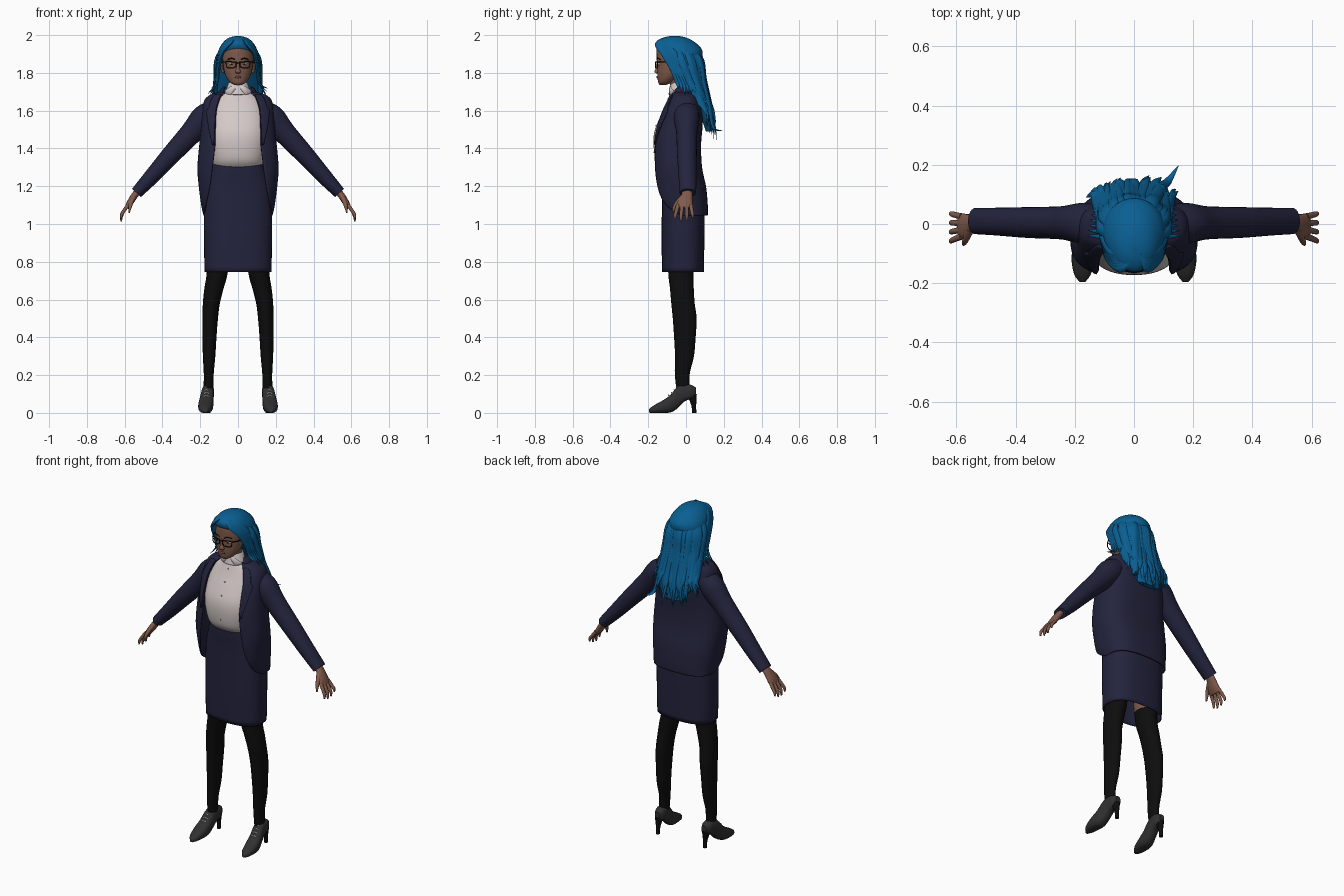
import bpy, bmesh, math, random
from mathutils import Vector

random.seed(4)
X, Y, Z = Vector((1, 0, 0)), Vector((0, 1, 0)), Vector((0, 0, 1))


def material(name, r, g, b):
    m = bpy.data.materials.new(name)
    m.diffuse_color = (r, g, b, 1)
    return m


HAIR = material("blue hair", 0.003, 0.115, 0.29)
NAVY = material("navy cloth", 0.017, 0.017, 0.047)
SHIRT = material("off white shirt", 0.66, 0.59, 0.58)
SKIN = material("brown skin", 0.22, 0.105, 0.07)
BLACK = material("black", 0.004, 0.004, 0.004)
SHOE = material("charcoal leather", 0.03, 0.03, 0.032)
WHITE = material("white", 0.75, 0.75, 0.75)
LIP = material("lip", 0.17, 0.055, 0.045)


def spline(rows, k):
    """Catmull-Rom through rows of numbers."""
    out = []
    for i in range(len(rows) - 1):
        p0, p1 = rows[max(i - 1, 0)], rows[i]
        p2, p3 = rows[i + 1], rows[min(i + 2, len(rows) - 1)]
        for s in range(k):
            t = s / k
            out.append([0.5 * (2 * b + (c - a) * t + (2 * a - 5 * b + 4 * c - d) * t * t
                        + (3 * b - a - 3 * c + d) * t ** 3) for a, b, c, d in zip(p0, p1, p2, p3)])
    return out + [list(rows[-1])]


def spow(v, e):
    return math.copysign(abs(v) ** e, v)


def make(name, verts, faces, mats, mirror=False, thick=0, fix=True):
    me = bpy.data.meshes.new(name)
    me.from_pydata(verts, [], faces)
    if fix:
        bm = bmesh.new()
        bm.from_mesh(me)
        bmesh.ops.recalc_face_normals(bm, faces=bm.faces)
        bm.to_mesh(me)
        bm.free()
    for m in mats:
        me.materials.append(m)
    me.polygons.foreach_set("use_smooth", [True] * len(me.polygons))
    me.set_sharp_from_angle(angle=math.radians(50))
    ob = bpy.data.objects.new(name, me)
    bpy.context.collection.objects.link(ob)
    if thick:
        mod = ob.modifiers.new("thickness", "SOLIDIFY")
        mod.thickness, mod.offset = thick, -1
    if mirror:
        ob.modifiers.new("mirror", "MIRROR")
    return ob


def loft(name, rows, mat, frame=None, ref=None, n=24, p=2, k=4, cap=True, **kw):
    """Skin oval rings; each row is x, y, z, radius a, radius b."""
    rows = spline(rows, k)
    c = [Vector(r[:3]) for r in rows]
    verts = []
    for i, r in enumerate(rows):
        if frame:
            u, v = frame
        else:
            t = (c[min(i + 1, len(c) - 1)] - c[max(i - 1, 0)]).normalized()
            u = ref.cross(t).normalized()
            v = t.cross(u)
        for j in range(n):
            q = 2 * math.pi * j / n
            verts.append(c[i] + u * max(r[3], .0005) * spow(math.cos(q), 2 / p)
                         + v * max(r[4], .0005) * spow(math.sin(q), 2 / p))
    faces = [(i * n + j, i * n + (j + 1) % n, (i + 1) * n + (j + 1) % n, (i + 1) * n + j)
             for i in range(len(rows) - 1) for j in range(n)]
    if cap:
        faces += [tuple(range(n))[::-1], tuple(range(len(verts) - n, len(verts)))]
    return make(name, verts, faces, [mat], **kw)


def wire(name, pts, r, mat, ref=Y, **kw):
    return loft(name, [(*q, r, r) for q in pts], mat, ref=ref, n=6, k=1, **kw)


def shell(name, rows, mat, width=None, cols=48, lift=0, p=2.7, **kw):
    """Open-fronted cloth; each row is z, half width, front y, back y, half opening."""
    verts = []
    for z, rx, yf, yb, xo in rows:
        t0 = math.asin(min(.999, xo / rx) ** (p / 2))
        t1 = t0 + width(z) if width else 2 * math.pi - t0
        cy, ry = (yf + yb) / 2, (yb - yf) / 2 + lift
        for j in range(cols + 1):
            t = t0 + (t1 - t0) * j / cols
            verts.append(((rx + lift) * spow(math.sin(t), 2 / p), cy - ry * spow(math.cos(t), 2 / p), z))
    w = cols + 1
    faces = [(i * w + j, i * w + j + 1, (i + 1) * w + j + 1, (i + 1) * w + j)
             for i in range(len(rows) - 1) for j in range(cols)]
    return make(name, verts, faces, [mat], fix=False, thick=.007, **kw)


# Head, neck and face
loft("head", [(0, -.122, 1.737, .02, .018), (0, -.108, 1.752, .045, .04), (0, -.086, 1.79, .068, .066),
              (0, -.07, 1.84, .079, .083), (0, -.066, 1.89, .082, .09), (0, -.066, 1.94, .072, .085),
              (0, -.066, 1.975, .03, .04)], SKIN, (X, Y))
loft("neck", [(0, -.03, 1.66, .05, .045), (0, -.035, 1.72, .045, .045), (0, -.05, 1.80, .045, .05)], SKIN, (X, Y))
loft("nose", [(0, -.150, 1.797, .010, .006), (0, -.153, 1.806, .015, .014), (0, -.151, 1.825, .009, .010),
              (0, -.148, 1.86, .007, .007)], SKIN, (X, Y), n=12)
loft("lips", [(-.025, -.143, 1.778, .002, .002), (0, -.151, 1.778, .006, .007), (.025, -.143, 1.778, .002, .002)],
     LIP, (Y, Z), n=10)
loft("ear", [(.078, -.045, 1.80, .006, .008), (.086, -.04, 1.83, .008, .016), (.084, -.038, 1.86, .006, .012)],
     SKIN, (X, Y), n=12, mirror=True)
loft("eye", [(.018, -.142, 1.846, .002, .002), (.034, -.143, 1.847, .006, .006), (.05, -.134, 1.846, .002, .002)],
     WHITE, (Y, Z), n=10, mirror=True)
loft("iris", [(.034, -.147, 1.846, .005, .005), (.034, -.151, 1.846, .004, .004)], BLACK, (X, Z), n=10, mirror=True)
wire("eyebrow", [(.015, -.153, 1.872), (.035, -.150, 1.878), (.055, -.135, 1.871)], .003, BLACK, mirror=True)

# Glasses
wire("glasses_rim", [(.009, -.162, 1.858), (.064, -.150, 1.86), (.062, -.150, 1.833), (.05, -.154, 1.825),
                     (.022, -.160, 1.826), (.011, -.162, 1.836), (.009, -.162, 1.858)], .0028, BLACK, mirror=True)
wire("glasses_bridge", [(-.01, -.163, 1.853), (.01, -.163, 1.853)], .0028, BLACK)
wire("glasses_temple", [(.064, -.150, 1.857), (.082, -.12, 1.857), (.088, -.04, 1.852)], .0028, BLACK, Z, mirror=True)

# Hair mass
loft("hair_mass", [(0, .12, 1.49, .07, .015), (0, .105, 1.58, .11, .03), (0, .075, 1.68, .118, .038),
                   (0, .035, 1.76, .112, .052), (0, .01, 1.82, .106, .07), (0, -.005, 1.87, .106, .088),
                   (0, -.032, 1.92, .102, .118), (0, -.055, 1.96, .08, .105), (0, -.06, 1.985, .05, .065),
                   (0, -.06, 1.996, .01, .02)], HAIR, (X, Y), n=32)


def lock(name, pts, w, out):
    sizes = [.4, 1, 1, .9, .6, .05]
    rows = [(*q, w * sizes[i], .010 * sizes[i]) for i, q in enumerate(pts)]
    loft(name, rows, HAIR, ref=(Vector(out) + Z * .8).normalized(), n=8, k=5)


# Long locks down the back
for i in range(30):
    a = math.radians(-95 + 190 * i / 29)
    s, c = math.sin(a), math.cos(a)
    j = random.uniform(-.018, .018)
    end = random.uniform(1.43, 1.53) + .1 * abs(s) ** 3
    r = random.uniform(.97, 1.05)
    lock("back_lock", [(.03 * s, -.055 + .03 * c, 1.988), (.105 * s * r, -.02 + .095 * c * r, 1.885),
                       (.114 * s * r, .022 + .075 * c * r, 1.77), (.122 * s + j * .5, .068 + .055 * c * r, 1.66),
                       (.125 * s + j, .098 + .05 * c, (1.66 + end) / 2), (.13 * s + 2 * j, .105 + .045 * c + j, end)],
         random.uniform(.016, .024), (s, c, 0))
lock("flick_lock", [(.02, -.03, 1.985), (.06, .07, 1.88), (.075, .095, 1.75), (.09, .125, 1.62),
                    (.115, .145, 1.51), (.15, .197, 1.495)], .022, (.4, .9, 0))

# Fringe and side locks framing the face
for sx in (-1, 1):
    for i in range(6):
        f = i / 5
        lock("fringe_lock", [(.015 + .01 * sx, -.10 + .03 * f, 1.985), (sx * (.045 + .02 * f), -.148 + .05 * f, 1.955),
                             (sx * (.086 + .014 * f), -.115 + .06 * f, 1.90), (sx * (.103 + .008 * f), -.07 + .06 * f, 1.82),
                             (sx * (.112 + .01 * f), -.045 + .08 * f, 1.745),
                             (sx * (.16 - .02 * f), -.04 + .09 * f, 1.685 + random.uniform(-.01, .04))],
             .017, (sx, -.3 + .3 * f, 0))

# Shirt and its collar
loft("shirt", [(0, -.03, 1.30, .132, .102), (0, -.045, 1.34, .142, .115), (0, -.055, 1.42, .155, .117),
               (0, -.05, 1.49, .158, .117), (0, -.035, 1.56, .152, .105), (0, -.022, 1.62, .14, .09),
               (0, -.022, 1.67, .11, .07), (0, -.03, 1.705, .06, .05)], SHIRT, (X, Y), n=40, p=2.3)
loft("shirt_collar", [(0, -.035, 1.685, .072, .058), (0, -.035, 1.715, .062, .052), (0, -.034, 1.748, .05, .046)],
     SHIRT, (X, Y), cap=False, thick=.006)
loft("collar_point", [(.012, -.083, 1.722, .004, .008), (.04, -.083, 1.706, .006, .022),
                      (.07, -.066, 1.70, .003, .006)], SHIRT, (Y, Z), n=8, mirror=True)
for i in range(5):
    z = 1.66 - .07 * i
    yb = -.022 - .07 - [.003, .036, .066, .078, .076][i]
    loft("shirt_button", [(0, yb + .008, z, .004, .004), (0, yb - .003, z, .004, .004)], SHIRT, (X, Z), n=8, k=1)

# Skirt
loft("skirt", [(0, -.016, .745, .177, .111), (0, -.016, .9, .18, .113), (0, -.015, 1.1, .18, .113),
               (0, -.02, 1.2, .17, .108), (0, -.028, 1.27, .150, .105), (0, -.03, 1.325, .137, .104)],
     NAVY, (X, Y), n=40, p=2.5, cap=False, thick=.006)

# Open jacket with lapels and collar
body = spline([(1.045, .183, -.10, .115, .181), (1.075, .19, -.14, .116, .178), (1.12, .198, -.165, .114, .168),
               (1.2, .208, -.177, .106, .15), (1.3, .215, -.18, .085, .136), (1.42, .205, -.177, .08, .122),
               (1.52, .195, -.16, .088, .12), (1.6, .19, -.13, .088, .115), (1.655, .178, -.10, .075, .10),
               (1.685, .145, -.085, .065, .085), (1.702, .085, -.07, .05, .065)], 4)
shell("jacket", body, NAVY)
shell("jacket_collar", spline([(1.68, .105, -.08, .062, .08), (1.71, .09, -.075, .056, .075),
                               (1.728, .074, -.06, .042, .066)], 3), NAVY, lift=.003)
shell("lapel", [r for r in body if 1.4 < r[0] < 1.69], NAVY, cols=6, lift=.007, mirror=True,
      width=lambda z: .03 + (1.9 * (z - 1.4) if z < 1.615 else .28))

# Sleeves
loft("sleeve", [(.13, 0, 1.605, .055, .065), (.18, .003, 1.56, .07, .068), (.245, .004, 1.485, .06, .056),
                (.36, .005, 1.36, .05, .052), (.46, .008, 1.248, .041, .047), (.537, .01, 1.165, .032, .044)],
     NAVY, ref=Y, mirror=True)

# Hands
loft("palm", [(.52, .008, 1.185, .018, .026), (.548, .004, 1.15, .018, .03), (.572, -.006, 1.112, .017, .042),
              (.588, -.008, 1.085, .012, .042)], SKIN, ref=Y, n=16, mirror=True)
for i in range(4):
    y = -.042 + .0225 * i
    d = [.004, -.008, -.004, .012][i]
    loft("finger", [(.582, y, 1.10, .010, .011), (.604, y * 1.2, 1.07, .009, .010),
                    (.617, y * 1.35, 1.045 + d * .5, .008, .009), (.618, y * 1.4, 1.022 + d, .004, .005)],
         SKIN, ref=Y, n=10, mirror=True)
loft("thumb", [(.553, -.018, 1.145, .012, .014), (.565, -.045, 1.115, .011, .012), (.572, -.062, 1.088, .009, .009),
               (.576, -.07, 1.06, .004, .004)], SKIN, ref=X, n=10, mirror=True)

# Stockinged legs, bare above the stocking top
leg = loft("leg", [(.157, -.012, .09, .027, .034), (.155, -.02, .2, .026, .039), (.153, -.008, .3, .033, .05),
                   (.151, -.006, .4, .037, .057), (.147, -.007, .5, .041, .063), (.141, -.016, .58, .045, .062),
                   (.127, -.022, .66, .051, .063), (.11, -.027, .745, .056, .067), (.095, -.02, .95, .068, .078)],
           BLACK, (X, Y), mirror=True)
leg.data.materials.append(SKIN)
for f in leg.data.polygons:
    f.material_index = int(f.center.z > .8)

# Heeled lace-up shoes
loft("shoe", [(.174, -.195, .011, .010, .010), (.174, -.17, .02, .028, .02), (.172, -.12, .034, .039, .034),
              (.168, -.08, .05, .038, .047), (.163, -.045, .082, .034, .058), (.159, -.01, .105, .032, .046),
              (.157, .025, .111, .030, .038), (.156, .052, .108, .016, .026)],
     SHOE, (X, Z), n=20, p=2.6, mirror=True)
loft("shoe_heel", [(.157, .043, 0, .011, .012), (.157, .041, .04, .012, .013), (.157, .03, .10, .024, .027)],
     BLACK, (X, Y), n=12, mirror=True)
for i in range(4):
    y, z = -.092 + .015 * i, .093 + .0145 * i
    wire("shoelace", [(.152, y + .006, z - .008), (.167, y, z + .001), (.182, y + .006, z - .008)],
         .0035, WHITE, mirror=True)
